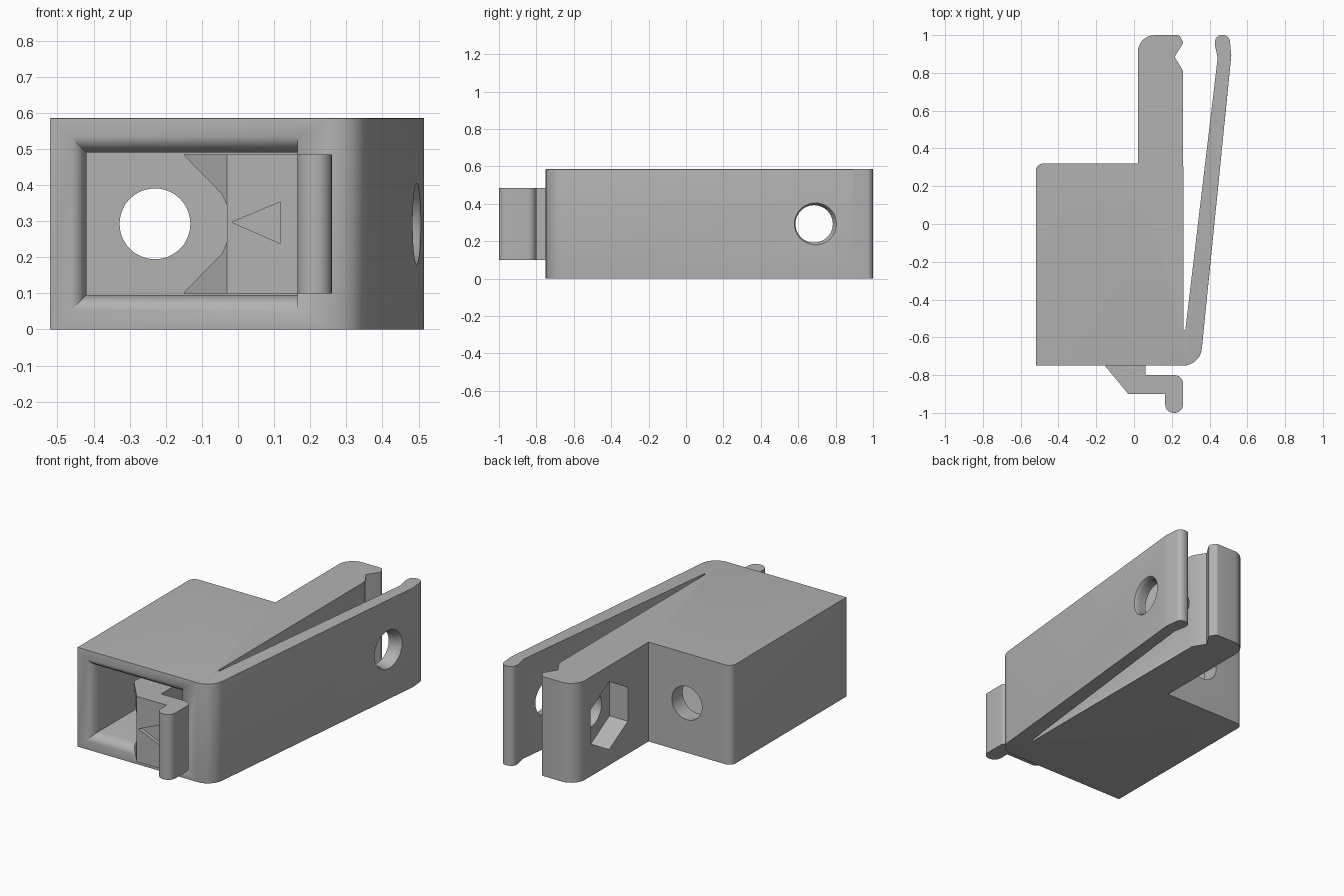
import bpy, bmesh
from math import pi, cos, sin, radians
from mathutils import Vector

cube = bpy.data.objects.get("Cube")
if cube:
    bpy.data.objects.remove(cube)

HEIGHT = 0.585
MID = HEIGHT / 2

grey = bpy.data.materials.new("plain grey")
grey.use_nodes = True
colour = (0.45, 0.45, 0.45, 1)
grey.diffuse_color = colour
grey.node_tree.nodes["Principled BSDF"].inputs["Base Color"].default_value = colour


def rounded(corners, steps=7):
    """Outline from (u, v, radius) corners, with an arc at each radius."""
    out = []
    for i, (u, v, r) in enumerate(corners):
        p = Vector((u, v))
        if not r:
            out.append(p)
            continue
        a = (Vector(corners[i - 1][:2]) - p).normalized()
        b = (Vector(corners[(i + 1) % len(corners)][:2]) - p).normalized()
        half = a.angle(b) / 2
        centre = p + (a + b).normalized() * (r / sin(half))
        start = p + a * (r * cos(half) / sin(half)) - centre
        end = p + b * (r * cos(half) / sin(half)) - centre
        sweep = start.angle(end)
        for k in range(steps + 1):
            t = k / steps
            out.append(centre + (start * sin((1 - t) * sweep) + end * sin(t * sweep)) / sin(sweep))
    return out


def place(axis, u, v, w):
    return {"x": (w, u, v), "y": (u, w, v), "z": (u, v, w)}[axis]


def loft(name, axis, rings):
    """Closed solid through (outline, depth) rings along an axis."""
    bm = bmesh.new()
    loops = [[bm.verts.new(place(axis, p[0], p[1], w)) for p in pts] for pts, w in rings]
    n = len(loops[0])
    bm.faces.new(loops[0])
    bm.faces.new(loops[-1])
    for lo, hi in zip(loops, loops[1:]):
        for i in range(n):
            j = (i + 1) % n
            bm.faces.new((lo[i], lo[j], hi[j], hi[i]))
    bmesh.ops.recalc_face_normals(bm, faces=bm.faces)
    mesh = bpy.data.meshes.new(name)
    bm.to_mesh(mesh)
    bm.free()
    mesh.materials.append(grey)
    ob = bpy.data.objects.new(name, mesh)
    bpy.context.collection.objects.link(ob)
    return ob


def ngon(cu, cv, r, n, turn=0):
    return [(cu + r * cos(turn + 2 * pi * i / n), cv + r * sin(turn + 2 * pi * i / n)) for i in range(n)]


def rect(u0, u1, v0, v1):
    return [(u0, v0), (u1, v0), (u1, v1), (u0, v1)]


def cut(ob, cutter):
    """Subtract the cutter and remove it."""
    mod = ob.modifiers.new("cut", "BOOLEAN")
    mod.operation = "DIFFERENCE"
    mod.solver = "EXACT"
    mod.object = cutter
    bpy.context.view_layer.update()
    ob.data = bpy.data.meshes.new_from_object(ob.evaluated_get(bpy.context.evaluated_depsgraph_get()))
    ob.modifiers.clear()
    bpy.data.objects.remove(cutter)


def smooth(ob):
    bpy.ops.object.select_all(action="DESELECT")
    ob.select_set(True)
    bpy.context.view_layer.objects.active = ob
    bpy.ops.object.shade_smooth_by_angle(angle=radians(32))


# Housing, rear arm and spring lever share one plan outline
plan = rounded([
    (-0.52, -0.75, 0), (0.35, -0.75, 0.1), (0.515, 0.89, 0),
    (0.505, 1.0, 0.035), (0.43, 1.0, 0.035), (0.428, 0.95, 0), (0.443, 0.88, 0),
    (0.272, -0.56, 0), (0.262, -0.56, 0),
    (0.26, 0.81, 0), (0.215, 0.885, 0), (0.262, 0.96, 0.02), (0.24, 1.0, 0.02),
    (0.02, 1.0, 0.09), (0.02, 0.32, 0), (-0.52, 0.32, 0.04)])
body = loft("housing_with_spring_lever", "z", [(plan, 0), (plan, HEIGHT)])

# Round the long outer edges of the front, left side and lever
bm = bmesh.new()
bm.from_mesh(body.data)
edges = []
for e in bm.edges:
    a, b = (v.co for v in e.verts)
    m = (a + b) / 2
    flat = abs(a.z - b.z) < 0.001
    outer = m.x > 0.29 + 0.1 * (m.y + 0.56) and m.y < 0.5
    left = abs(a.x + 0.52) < 0.001 and abs(b.x + 0.52) < 0.001
    if flat and (m.y < -0.6 or outer or left):
        edges.append(e)
bmesh.ops.bevel(bm, geom=edges, offset=0.045, segments=5, profile=0.5,
                affect="EDGES", clamp_overlap=True)
bm.to_mesh(body.data)
bm.free()

# Front cavity with a flared mouth on three sides
flare = [(0.045, -0.751), (0.022, -0.74), (0.008, -0.72), (0, -0.69), (0, 0.22)]
rings = [(rect(-0.42 - f, 0.165, 0.095 - f, 0.49 + f), y) for f, y in [(0.045, -0.9)] + flare]
cut(body, loft("cavity_cutter", "y", rings))

# Bore through the rear wall
bore = ngon(-0.23, MID, 0.098, 48)
cut(body, loft("bore_cutter", "y", [(bore, 0.1), (bore, 0.5)]))

# Cross hole through lever and arm, with a hexagonal pocket in the arm
hole = ngon(0.685, MID, 0.1, 48)
cut(body, loft("hole_cutter", "x", [(hole, -0.1), (hole, 0.7)]))
rim = [(ngon(0.685, MID, r, 48), x) for r, x in ((0.1, 0.45), (0.1, 0.475), (0.125, 0.515))]
cut(body, loft("rim_cutter", "x", rim))
pocket = ngon(0.685, MID, 0.2, 6, pi / 2)
cut(body, loft("pocket_cutter", "x", [(pocket, -0.1), (pocket, 0.14)]))
smooth(body)

# Front latch with a rounded thumb lip
latch_plan = rounded([
    (-0.15, -0.755, 0), (-0.03, -0.9, 0), (0.165, -0.9, 0), (0.165, -1.0, 0.045),
    (0.26, -1.0, 0.045), (0.26, -0.8, 0.045), (0.06, -0.8, 0),
    (0.06, -0.45, 0), (-0.15, -0.45, 0)])
latch = loft("front_latch", "z", [(latch_plan, 0.1), (latch_plan, 0.485)])

# Guide notch in the sloped side, then the arrow recess
half_notch = [(-0.3, 0.34), (-0.15, 0.19), (-0.045, 0.083), (-0.0295, 0.048)]
notch = [(x, MID + d) for x, d in half_notch] + [(x, MID - d) for x, d in reversed(half_notch)]
cut(latch, loft("notch_cutter", "y", [(notch, -1.1), (notch, -0.3)]))
arrow = [(-0.017, 0.297), (0.117, 0.353), (0.117, 0.238)]
cut(latch, loft("arrow_cutter", "y", [(arrow, -0.95), (arrow, -0.88)]))
smooth(latch)
